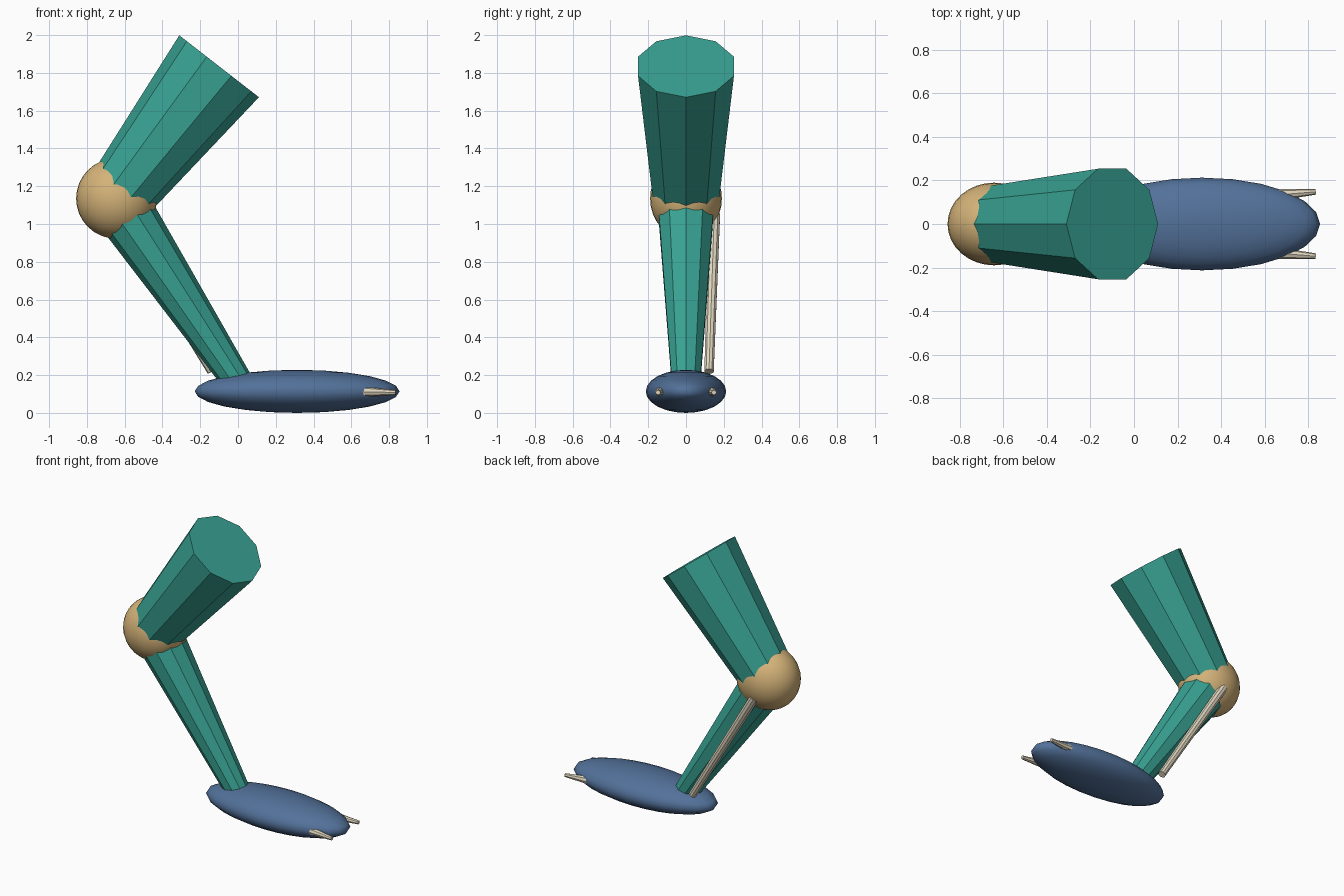
import bpy, bmesh
from mathutils import Matrix, Vector

if "Cube" in bpy.data.objects:
    bpy.data.objects.remove(bpy.data.objects["Cube"], do_unlink=True)


def material(name, rgb):
    mat = bpy.data.materials.new(name)
    mat.use_nodes = True
    mat.diffuse_color = (*rgb, 1)
    mat.node_tree.nodes["Principled BSDF"].inputs["Base Color"].default_value = (*rgb, 1)
    return mat


teal = material("teal", (0.04, 0.36, 0.29))
tan = material("tan", (0.66, 0.45, 0.19))
blue = material("slate_blue", (0.085, 0.165, 0.32))
cream = material("cream", (0.74, 0.67, 0.52))


def finish(name, bm, mat, smooth=False):
    for f in bm.faces:
        f.smooth = smooth
    mesh = bpy.data.meshes.new(name)
    bm.to_mesh(mesh)
    bm.free()
    mesh.materials.append(mat)
    obj = bpy.data.objects.new(name, mesh)
    bpy.context.collection.objects.link(obj)
    return obj


def taper(name, start, end, r_start, r_end, sides, mat):
    """Faceted tapered bar between two points, one corner kept in the x-z plane."""
    a, b = Vector(start), Vector(end)
    z = (b - a).normalized()
    y = Vector((0, 1, 0)).cross(z).normalized()
    x = y.cross(z)
    rot = Matrix((x, y, z)).transposed().to_4x4()
    bm = bmesh.new()
    bmesh.ops.create_cone(bm, cap_ends=True, segments=sides, radius1=r_start,
                          radius2=r_end, depth=(b - a).length,
                          matrix=Matrix.Translation((a + b) / 2) @ rot)
    return finish(name, bm, mat)


def ellipsoid(name, center, radii, segments, rings, mat):
    bm = bmesh.new()
    bmesh.ops.create_uvsphere(bm, u_segments=segments, v_segments=rings, radius=1,
                              matrix=Matrix.Translation(center) @ Matrix.Diagonal((*radii, 1)))
    return finish(name, bm, mat, smooth=True)


# Leg segments meeting at the knee
taper("thigh", (-0.64, 0, 1.14), (-0.1, 0, 1.835), 0.181, 0.267, 10, teal)
taper("shin", (-0.643, 0, 1.13), (0.035, 0, 0.11), 0.159, 0.075, 10, teal)
ellipsoid("knee", (-0.643, 0, 1.135), (0.214, 0.19, 0.213), 32, 16, tan)

# Foot and its two toe spikes
ellipsoid("foot", (0.313, 0, 0.114), (0.542, 0.213, 0.114), 24, 12, blue)
for side, sign in (("left", 1), ("right", -1)):
    taper(side + "_toe_spike", (0.66, 0.134 * sign, 0.112),
          (0.835, 0.148 * sign, 0.108), 0.027, 0.013, 8, cream)

# Strut along the back of the shin
taper("shin_strut", (-0.64, 0.15, 1.05), (-0.137, 0.122, 0.22), 0.032, 0.026, 10, cream)
